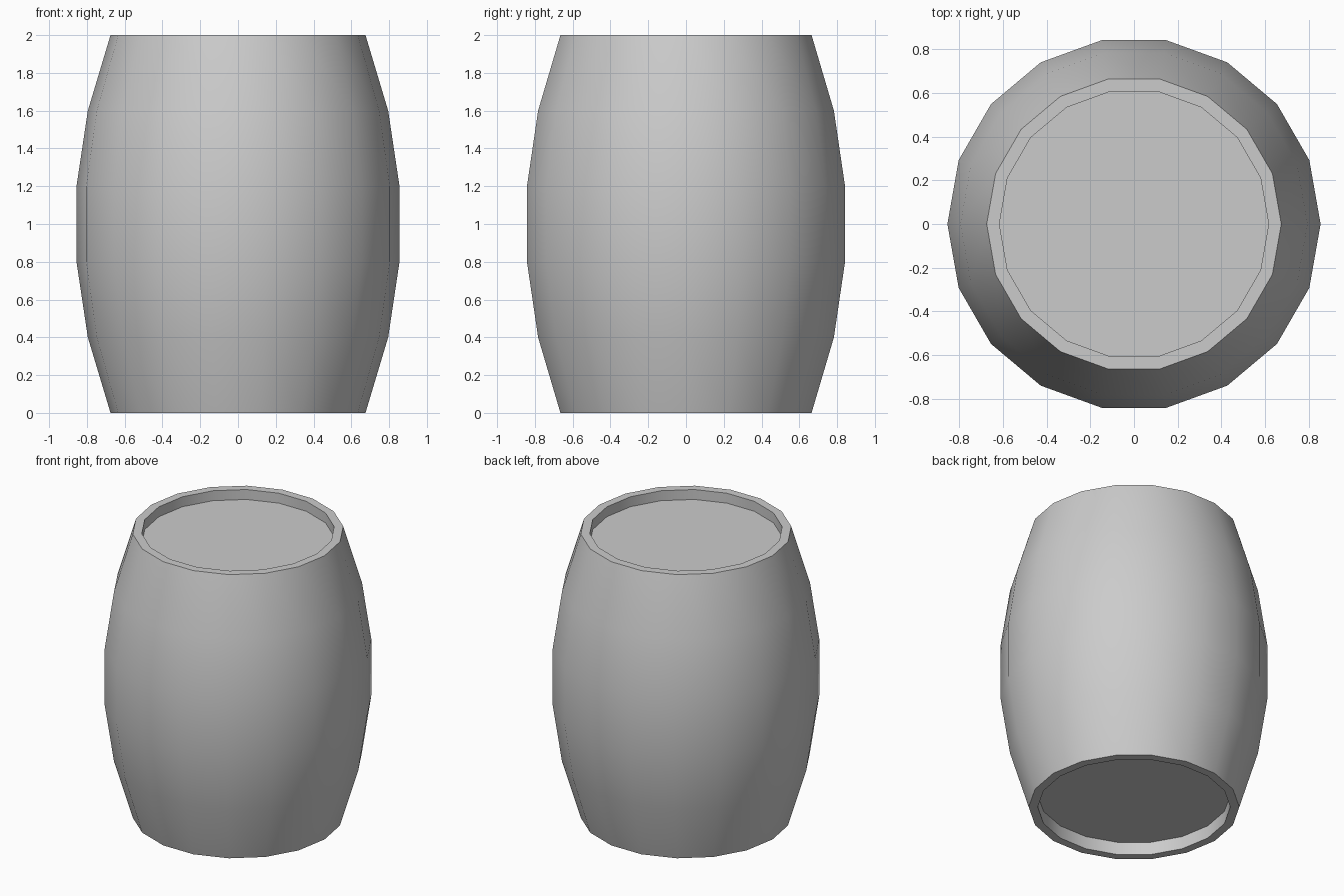
import bpy, bmesh, math

if "Cube" in bpy.data.objects:
    bpy.data.objects.remove(bpy.data.objects["Cube"])

SIDES = 18
# (radius, height) from the centre of the top head, over the rim, down to the bottom head
PROFILE = [(0.617, 1.93), (0.617, 2.0), (0.675, 2.0), (0.795, 1.6), (0.855, 1.2),
           (0.855, 0.8), (0.795, 0.4), (0.675, 0.0), (0.617, 0.0), (0.617, 0.09)]

bm = bmesh.new()
rings = [[bm.verts.new((r * math.cos(2 * math.pi * i / SIDES),
                        r * math.sin(2 * math.pi * i / SIDES), z))
          for i in range(SIDES)] for r, z in PROFILE]

# Staves, rims and recess walls
for a, b in zip(rings, rings[1:]):
    for i in range(SIDES):
        j = (i + 1) % SIDES
        bm.faces.new((a[i], b[i], b[j], a[j]))

# Recessed flat heads
bm.faces.new(rings[0])
bm.faces.new(rings[-1][::-1])
bmesh.ops.recalc_face_normals(bm, faces=bm.faces)

mesh = bpy.data.meshes.new("barrel")
bm.to_mesh(mesh)
bm.free()
barrel = bpy.data.objects.new("barrel", mesh)
bpy.context.collection.objects.link(barrel)

# Smooth staves with sharp rims
bpy.context.view_layer.objects.active = barrel
barrel.select_set(True)
bpy.ops.object.shade_smooth_by_angle(angle=math.radians(35))
